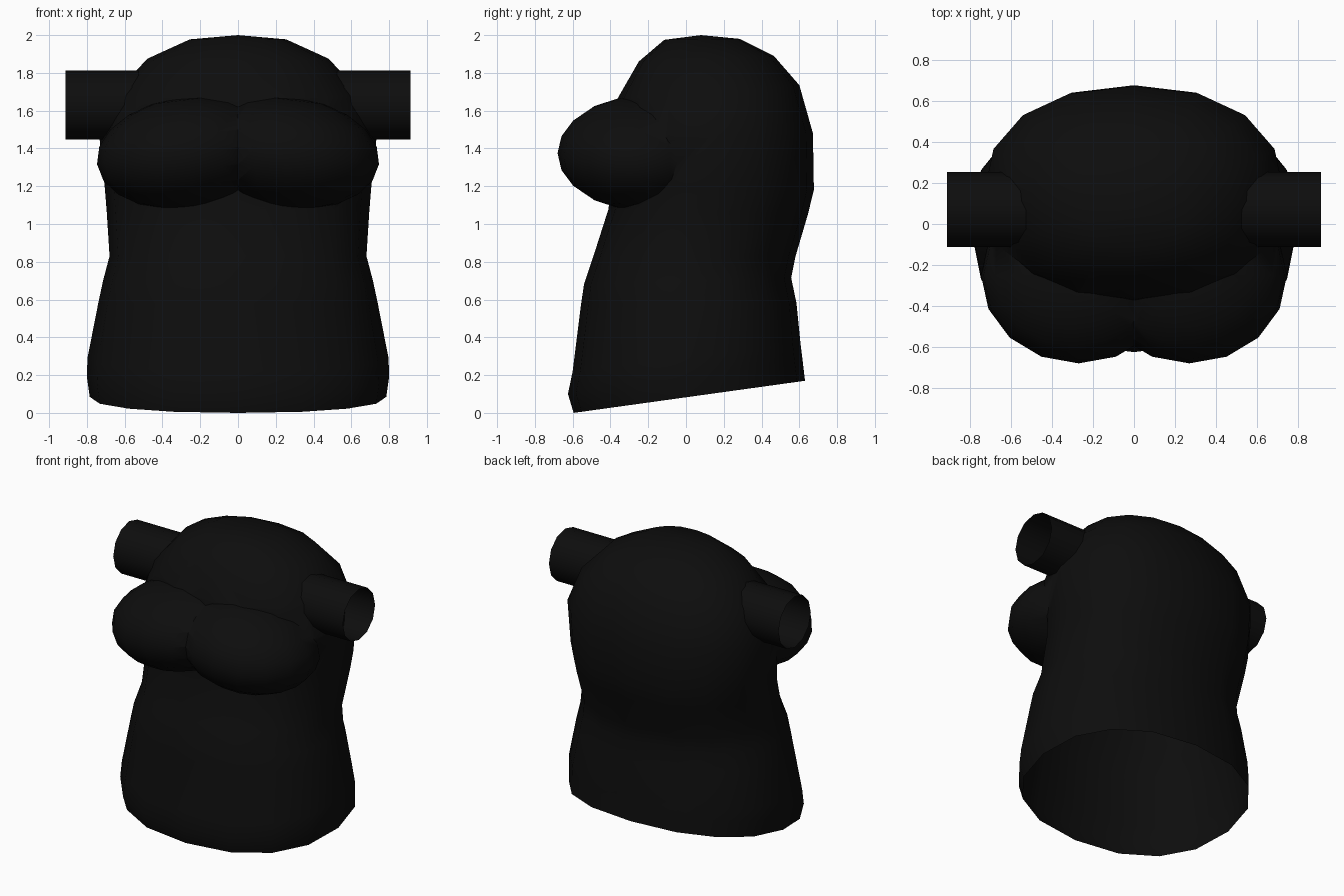
import bpy, bmesh, math
from mathutils import Vector

if "Cube" in bpy.data.objects:
    bpy.data.objects.remove(bpy.data.objects["Cube"])

black = bpy.data.materials.new("black cloth")
black.diffuse_color = (0.004, 0.004, 0.004, 1)
black.use_nodes = True
black.node_tree.nodes["Principled BSDF"].inputs["Base Color"].default_value = black.diffuse_color


def make_object(name, bm):
    bmesh.ops.recalc_face_normals(bm, faces=bm.faces)
    mesh = bpy.data.meshes.new(name)
    bm.to_mesh(mesh)
    bm.free()
    mesh.materials.append(black)
    obj = bpy.data.objects.new(name, mesh)
    bpy.context.collection.objects.link(obj)
    return obj


def smooth(obj, degrees):
    bpy.ops.object.select_all(action='DESELECT')
    obj.select_set(True)
    bpy.context.view_layer.objects.active = obj
    bpy.ops.object.shade_smooth_by_angle(angle=math.radians(degrees))


# Torso rings: half width, front y, front z, back y, back z
RINGS = [
    (0.785, -0.595, 0.00, 0.630, 0.17),
    (0.800, -0.625, 0.10, 0.617, 0.28),
    (0.797, -0.600, 0.22, 0.607, 0.36),
    (0.740, -0.555, 0.58, 0.585, 0.58),
    (0.715, -0.540, 0.68, 0.557, 0.715),
    (0.680, -0.490, 0.83, 0.580, 0.83),
    (0.695, -0.410, 1.08, 0.645, 1.05),
    (0.705, -0.400, 1.20, 0.677, 1.18),
    (0.735, -0.400, 1.46, 0.672, 1.48),
    (0.645, -0.365, 1.66, 0.600, 1.735),
    (0.480, -0.250, 1.86, 0.465, 1.89),
    (0.255, -0.115, 1.975, 0.285, 1.98),
]
SIDES = 16


def rounded(v):
    return math.copysign(abs(v) ** 0.88, v) if abs(v) > 1e-6 else 0.0


# Torso shell, capped for now so the chest can be joined to it
bm = bmesh.new()
loops = []
for w, yf, zf, yb, zb in RINGS:
    loop = []
    for i in range(SIDES):
        a = 2 * math.pi * i / SIDES
        t = (rounded(math.sin(a)) + 1) / 2
        loop.append(bm.verts.new((w * rounded(math.cos(a)),
                                  yf + (yb - yf) * t, zf + (zb - zf) * t)))
    loops.append(loop)
for low, high in zip(loops, loops[1:]):
    for i in range(SIDES):
        j = (i + 1) % SIDES
        bm.faces.new((low[i], low[j], high[j], high[i]))
apex = bm.verts.new((0, 0.08, 2.0))
for i in range(SIDES):
    bm.faces.new((loops[-1][i], loops[-1][(i + 1) % SIDES], apex))
bm.faces.new(loops[0])
torso = make_object("torso", bm)

# Chest: two drooping rounded forms merged into the torso
for side in (-1, 1):
    bm = bmesh.new()
    bmesh.ops.create_uvsphere(bm, u_segments=16, v_segments=10, radius=1)
    chest = make_object("chest_cutter", bm)
    chest.scale = (0.48, 0.43, 0.295)
    chest.location = (side * 0.27, -0.25, 1.375)
    chest.rotation_euler = (0, side * math.radians(7), 0)
    chest.hide_render = True
    mod = torso.modifiers.new("join chest", 'BOOLEAN')
    mod.operation = 'UNION'
    mod.solver = 'EXACT'
    mod.object = chest
    bpy.context.view_layer.objects.active = torso
    bpy.context.view_layer.update()
    bpy.ops.object.modifier_apply(modifier=mod.name)
    bpy.data.objects.remove(chest)

# Open the hem
bm = bmesh.new()
bm.from_mesh(torso.data)
bm.normal_update()
hem = [f for f in bm.faces if f.normal.z < -0.9 and f.calc_center_median().z < 0.3]
bmesh.ops.delete(bm, geom=hem, context='FACES')
bm.to_mesh(torso.data)
bm.free()
smooth(torso, 50)

# Sleeves: open tubes pushed into the shoulders
for side, label in ((-1, "left"), (1, "right")):
    bm = bmesh.new()
    ends = []
    for x in (0.5, 0.912):
        ends.append([bm.verts.new((side * x,
                                   0.07 + 0.183 * math.cos(math.pi * i / 6),
                                   1.63 + 0.183 * math.sin(math.pi * i / 6)))
                     for i in range(12)])
    for i in range(12):
        j = (i + 1) % 12
        bm.faces.new((ends[0][i], ends[0][j], ends[1][j], ends[1][i]))
    sleeve = make_object(label + "_sleeve", bm)
    # point the tube faces outward
    axis = Vector((0, 0.07, 1.63))
    poly = sleeve.data.polygons[0]
    offset = poly.center - axis
    offset.x = 0
    if poly.normal.dot(offset) < 0:
        sleeve.data.flip_normals()
    smooth(sleeve, 40)
